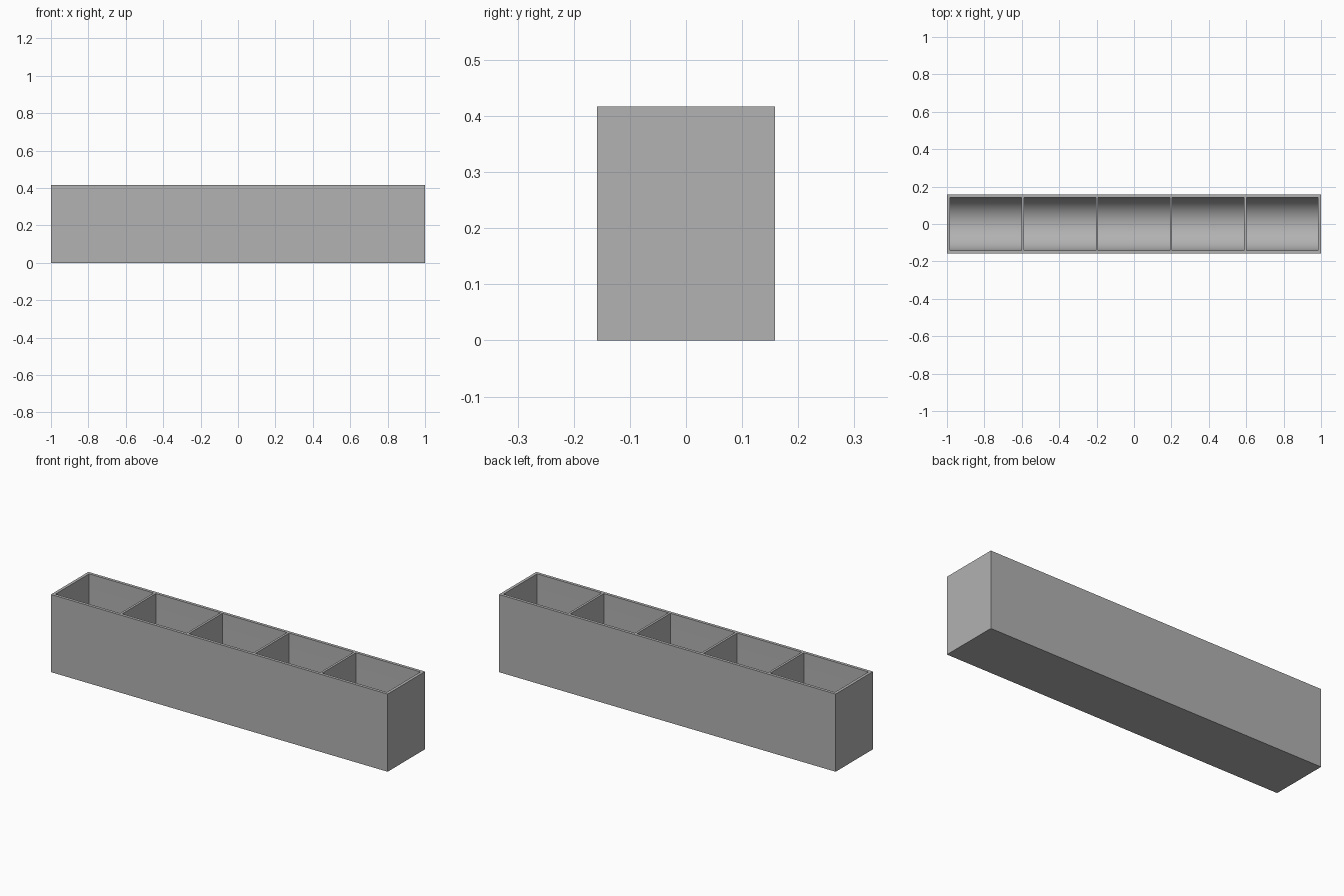
import bpy, bmesh, math
from mathutils import Vector

if "Cube" in bpy.data.objects:
    bpy.data.objects.remove(bpy.data.objects["Cube"])

LENGTH, DEPTH, HEIGHT = 2.0, 0.317, 0.417
WALL, DIVIDER, FLOOR = 0.016, 0.0125, 0.016
POCKETS, ARC_STEPS = 5, 40

grey = bpy.data.materials.new("plain_grey")
grey.use_nodes = True
grey.diffuse_color = (0.445, 0.445, 0.445, 1)
grey.node_tree.nodes["Principled BSDF"].inputs["Base Color"].default_value = grey.diffuse_color


def extrude_along_x(name, profile, x_start, x_end):
    """Make a solid from a y-z outline swept from x_start to x_end."""
    bm = bmesh.new()
    face = bm.faces.new([bm.verts.new((x_start, y, z)) for y, z in profile])
    swept = bmesh.ops.extrude_face_region(bm, geom=[face])["geom"]
    moved = [g for g in swept if isinstance(g, bmesh.types.BMVert)]
    bmesh.ops.translate(bm, verts=moved, vec=Vector((x_end - x_start, 0, 0)))
    bmesh.ops.recalc_face_normals(bm, faces=bm.faces)
    mesh = bpy.data.meshes.new(name)
    bm.to_mesh(mesh)
    bm.free()
    mesh.materials.append(grey)
    obj = bpy.data.objects.new(name, mesh)
    bpy.context.collection.objects.link(obj)
    return obj


# Outer box of the tray
half = DEPTH / 2
tray = extrude_along_x("divided_tray", [(-half, 0), (half, 0), (half, HEIGHT), (-half, HEIGHT)],
                       -LENGTH / 2, LENGTH / 2)

# Round-bottomed outline of one compartment
radius = half - WALL
angles = [math.pi * (1 + i / ARC_STEPS) for i in range(ARC_STEPS + 1)]
pocket = [(radius * math.cos(a), FLOOR + radius + radius * math.sin(a)) for a in angles]
pocket += [(radius, HEIGHT + 0.1), (-radius, HEIGHT + 0.1)]

# Cut the row of compartments
width = (LENGTH - 2 * WALL - (POCKETS - 1) * DIVIDER) / POCKETS
cutters = []
for i in range(POCKETS):
    x = -LENGTH / 2 + WALL + i * (width + DIVIDER)
    cutter = extrude_along_x("compartment_cutter", pocket, x, x + width)
    cutter.hide_render = True
    cut = tray.modifiers.new("compartment", 'BOOLEAN')
    cut.operation, cut.solver, cut.object = 'DIFFERENCE', 'EXACT', cutter
    cutters.append(cutter)

bpy.ops.object.select_all(action='DESELECT')
bpy.context.view_layer.objects.active = tray
tray.select_set(True)
for name in [m.name for m in tray.modifiers]:
    bpy.ops.object.modifier_apply(modifier=name)
for cutter in cutters:
    bpy.data.objects.remove(cutter)

# Smooth curved floors, crisp edges
bpy.ops.object.shade_smooth_by_angle(angle=math.radians(30))
